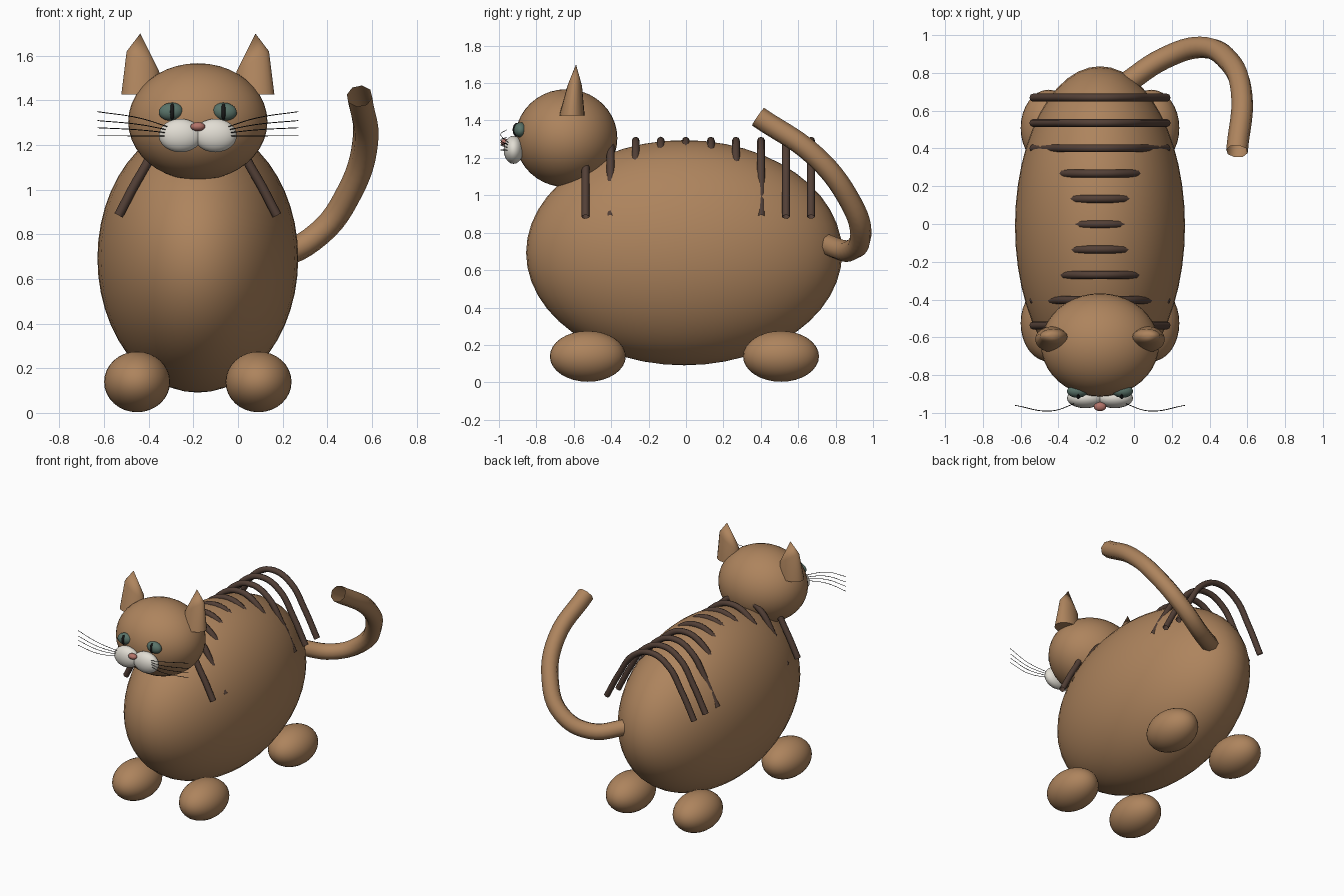
import bpy, bmesh
from math import sin, cos, pi

if "Cube" in bpy.data.objects:
    bpy.data.objects.remove(bpy.data.objects["Cube"])

CX = -0.18  # symmetry plane of the body


def material(name, rgb):
    m = bpy.data.materials.new(name)
    m.diffuse_color = (*rgb, 1)
    m.use_nodes = True
    m.node_tree.nodes["Principled BSDF"].inputs["Base Color"].default_value = m.diffuse_color
    return m


fur = material("fur", (0.42, 0.23, 0.11))
dark = material("dark_fur", (0.085, 0.05, 0.037))
white = material("muzzle_white", (0.75, 0.72, 0.65))
pink = material("nose_pink", (0.45, 0.17, 0.14))
green = material("eye_green", (0.10, 0.17, 0.14))
black = material("black", (0.01, 0.01, 0.01))


def finish(ob, mat):
    ob.data.materials.clear()
    ob.data.materials.append(mat)
    bpy.ops.object.select_all(action='DESELECT')
    ob.select_set(True)
    bpy.context.view_layer.objects.active = ob
    bpy.ops.object.shade_smooth_by_angle(angle=0.9)


def ellipsoid(name, loc, radii, mat, tilt=0, seg=32):
    bpy.ops.mesh.primitive_uv_sphere_add(segments=seg, ring_count=seg // 2,
                                         location=loc, rotation=(0, tilt, 0))
    ob = bpy.context.object
    ob.name = name
    ob.scale = radii
    finish(ob, mat)


def tube(name, pts, radius, mat, res=2):
    cu = bpy.data.curves.new(name, 'CURVE')
    cu.dimensions = '3D'
    cu.bevel_depth = radius
    cu.bevel_resolution = res
    cu.resolution_u = 6
    sp = cu.splines.new('BEZIER')
    sp.bezier_points.add(len(pts) - 1)
    for bp, p in zip(sp.bezier_points, pts):
        bp.co = p
        bp.handle_left_type = bp.handle_right_type = 'AUTO'
    ob = bpy.data.objects.new(name, cu)
    bpy.context.collection.objects.link(ob)
    bpy.ops.object.select_all(action='DESELECT')
    ob.select_set(True)
    bpy.context.view_layer.objects.active = ob
    bpy.ops.object.convert(target='MESH')
    finish(bpy.context.object, mat)


def ear(name, s):
    # Pointed cone lofted from a flat base and a tilted shoulder ring
    bm = bmesh.new()
    n = 20
    rings = []
    for x, y, z, rx, ry, dz in [(0.255, -0.61, 1.426, 0.088, 0.068, 0),
                                (0.246, -0.595, 1.575, 0.073, 0.04, 0.045)]:
        rings.append([bm.verts.new((CX + s * (x + rx * cos(a)), y + ry * sin(a), z + dz * cos(a)))
                      for a in (2 * pi * i / n for i in range(n))])
    tip = bm.verts.new((CX + s * 0.258, -0.588, 1.70))
    bm.faces.new(rings[0])
    for i in range(n):
        j = (i + 1) % n
        bm.faces.new((rings[0][i], rings[0][j], rings[1][j], rings[1][i]))
        bm.faces.new((rings[1][i], rings[1][j], tip))
    bmesh.ops.recalc_face_normals(bm, faces=bm.faces)
    me = bpy.data.meshes.new(name)
    bm.to_mesh(me)
    bm.free()
    ob = bpy.data.objects.new(name, me)
    bpy.context.collection.objects.link(ob)
    finish(ob, fur)


# Body and head
ellipsoid("body", (CX, -0.01, 0.693), (0.45, 0.845, 0.602), fur, seg=48)
ellipsoid("head", (CX, -0.64, 1.305), (0.312, 0.273, 0.262), fur, seg=40)

# Paired parts
for s, side in ((-1, "left"), (1, "right")):
    for y, end in ((-0.525, "front"), (0.508, "back")):
        ellipsoid(f"{end}_foot_{side}", (CX + s * 0.272, y, 0.139), (0.148, 0.203, 0.136), fur)
    ear(f"ear_{side}", s)
    ellipsoid(f"eye_{side}", (CX + s * 0.12, -0.885, 1.35), (0.055, 0.035, 0.04), green, s * 0.12, 24)
    ellipsoid(f"pupil_{side}", (CX + s * 0.115, -0.905, 1.35), (0.012, 0.022, 0.037), black, 0, 16)
    ellipsoid(f"muzzle_{side}", (CX + s * 0.078, -0.922, 1.243), (0.097, 0.053, 0.075), white, 0, 24)
    # Whiskers fan out from the muzzle
    for i, z in enumerate((1.35, 1.31, 1.278, 1.242)):
        z0 = 1.277 - 0.012 * i
        tube(f"whisker_{side}_{i}", [(CX + s * 0.12, -0.945, z0),
                                     (CX + s * 0.26, -0.99, z0 + (z - z0) * 0.6),
                                     (CX + s * 0.45, -0.96, z)], 0.002, black, 0)

ellipsoid("nose", (CX, -0.967, 1.283), (0.033, 0.024, 0.02), pink, 0, 16)

# Stripes: one arch repeated along the back, mostly sunk in the body
half = [(0.355, 0.885), (0.255, 1.07), (0.14, 1.235)]
arch = [(-x, z) for x, z in half] + [(0, 1.292)] + half[::-1]
for i in range(10):
    y = -0.537 + 0.134 * i
    tube(f"stripe_{i}", [(CX + x, y, z) for x, z in arch], 0.021, dark)

# Tail
tube("tail", [(-0.05, 0.74, 0.74), (0.165, 0.88, 0.705), (0.36, 0.935, 0.80),
              (0.50, 0.865, 0.99), (0.57, 0.69, 1.21), (0.545, 0.385, 1.42)], 0.058, fur)
